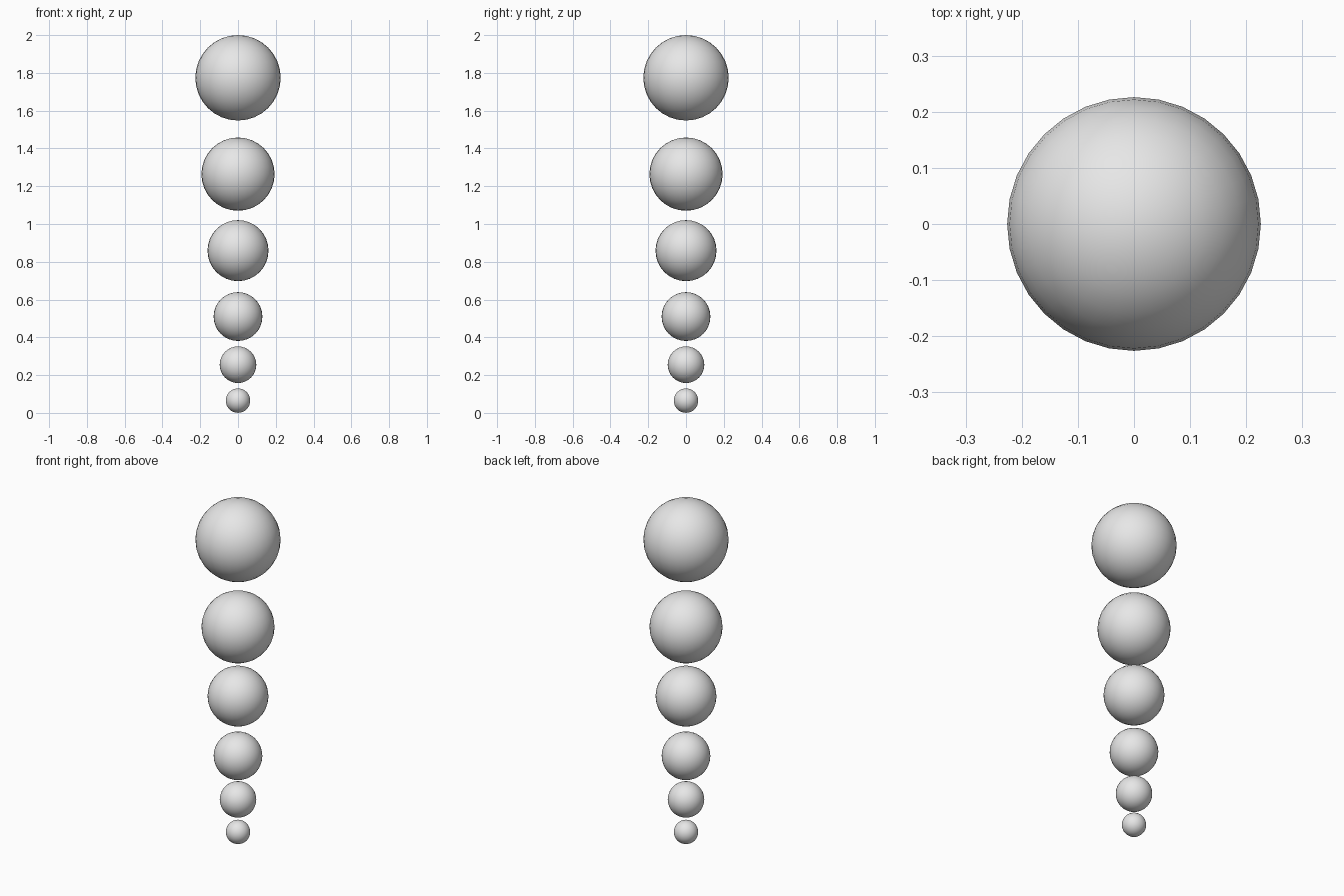
import bpy

cube = bpy.data.objects.get("Cube")
if cube:
    bpy.data.objects.remove(cube, do_unlink=True)

# Plain grey for every ball
grey = bpy.data.materials.new("plain_grey")
grey.use_nodes = True
colour = (0.8, 0.8, 0.8, 1)
grey.diffuse_color = colour
bsdf = next(n for n in grey.node_tree.nodes if n.type == 'BSDF_PRINCIPLED')
bsdf.inputs["Base Color"].default_value = colour

# Column of floating balls, each one step larger than the ball below
STEP = 0.0323
heights = [0.065, 0.255, 0.51, 0.859, 1.264, 1.774]
names = ["lowest", "second", "third", "fourth", "fifth", "top"]

for i, (name, z) in enumerate(zip(names, heights)):
    bpy.ops.mesh.primitive_uv_sphere_add(
        segments=32, ring_count=16, radius=STEP * (i + 2), location=(0, 0, z))
    ball = bpy.context.object
    ball.name = name + "_ball"
    ball.data.materials.append(grey)
    bpy.ops.object.shade_smooth()
